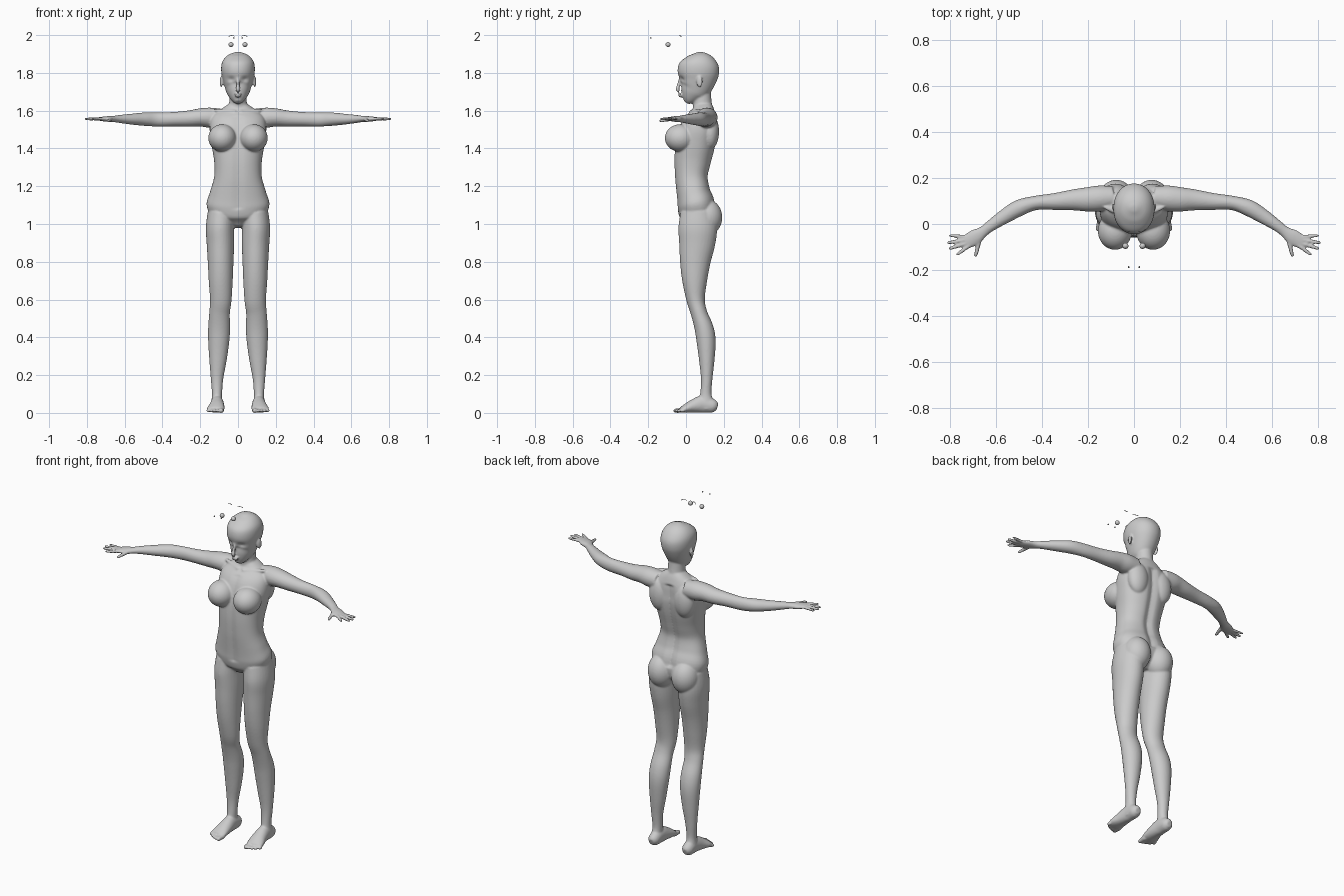
import bpy, bmesh, math
from mathutils import Vector, Matrix

bm = bmesh.new()


def spline(rows, sub):
    """Catmull-Rom resampling of a list of number tuples."""
    out = []
    for i in range(len(rows) - 1):
        a, b, c, d = rows[max(i - 1, 0)], rows[i], rows[i + 1], rows[min(i + 2, len(rows) - 1)]
        for k in range(sub):
            t = k / sub
            out.append([0.5 * (2 * q + (r - p) * t + (2 * p - 5 * q + 4 * r - s) * t * t
                               + (3 * q - p - 3 * r + s) * t ** 3)
                        for p, q, r, s in zip(a, b, c, d)])
    return out + [list(rows[-1])]


def loft(rows, up, power=2.0, sides=32, sub=5):
    """Skin of rings: each row is x, y, z, half size across, half size along up."""
    rows = spline(rows, sub)
    pts = [Vector(r[:3]) for r in rows]
    rings = []
    for i, r in enumerate(rows):
        t = (pts[min(i + 1, len(pts) - 1)] - pts[max(i - 1, 0)]).normalized()
        v = (up - t * up.dot(t)).normalized()
        u = v.cross(t)
        ring = []
        for k in range(sides):
            a = 2 * math.pi * k / sides
            c, s = math.cos(a), math.sin(a)
            c = math.copysign(abs(c) ** (2 / power), c)
            s = math.copysign(abs(s) ** (2 / power), s)
            ring.append(bm.verts.new(pts[i] + u * (c * r[3]) + v * (s * r[4])))
        rings.append(ring)
    for a, b in zip(rings, rings[1:]):
        for k in range(sides):
            j = (k + 1) % sides
            bm.faces.new((a[k], a[j], b[j], b[k]))
    bm.faces.new(rings[0][::-1])
    bm.faces.new(rings[-1])
    return [v for ring in rings for v in ring]


def column(rows, power=2.0, sides=32):
    """Upright loft: rows are z, x left, x right, y front, y back."""
    return loft([((a + b) / 2, (f + k) / 2, z, (b - a) / 2, (k - f) / 2)
                 for z, a, b, f, k in rows], Y, power, sides)


def ball(c, r, turn=Matrix()):
    m = Matrix.Translation(c) @ turn @ Matrix.Diagonal((*r, 1))
    bmesh.ops.create_uvsphere(bm, u_segments=32, v_segments=20, radius=1, matrix=m)


def finger(a, b, r):
    a, b = Vector(a), Vector(b)
    d = b - a
    loft([(*(a + d * t), r * k, r * k) for t, k in
          ((0, 1.05), (0.5, 1), (0.88, 0.85), (1, 0.4))], Z, sides=12, sub=3)


Y, Z = Vector((0, 1, 0)), Vector((0, 0, 1))

# leg
column([(1.06, .015, .160, -.03, .155), (.98, .020, .170, -.040, .165), (.90, .020, .166, -.037, .155),
        (.80, .024, .160, -.032, .130), (.70, .028, .155, -.020, .112), (.60, .034, .148, .002, .100),
        (.53, .043, .152, .025, .112), (.45, .042, .158, .045, .145), (.38, .046, .158, .056, .157),
        (.28, .060, .152, .069, .151), (.18, .078, .144, .079, .140), (.10, .084, .138, .075, .135),
        (.05, .084, .142, .062, .150), (.02, .086, .140, .065, .152)])

# foot and toes
loft([(.110, .166, .030, .016, .018), (.110, .145, .036, .031, .035), (.110, .09, .046, .034, .046),
      (.112, .04, .036, .040, .036), (.117, .0, .024, .046, .024), (.120, -.025, .016, .044, .014)], Z)
for i in range(5):
    x = .087 + i * .0175
    finger((x, -.01, .014), (x + .002, -.066 + i * i * .0022, .011), .013 if i == 0 else .0095)

# buttock, shoulder blade, breast
ball((.077, .112, 1.035), (.076, .080, .095))
ball((.080, .128, 1.490), (.062, .047, .095))
ball((.083, -.030, 1.455), (.074, .082, .073))

# arm and palm
loft([(.09, .115, 1.560, .050, .050), (.15, .111, 1.563, .056, .053), (.20, .107, 1.564, .053, .048),
      (.26, .105, 1.558, .046, .043), (.34, .098, 1.555, .037, .038), (.43, .091, 1.553, .031, .037),
      (.50, .069, 1.555, .036, .035), (.56, .034, 1.555, .032, .029), (.62, -.006, 1.556, .025, .022),
      (.655, -.033, 1.556, .024, .017), (.69, -.057, 1.556, .034, .015), (.73, -.080, 1.556, .030, .010)], Z)

# fingers and thumb
for a, b, r in (((.725, -.054), (.806, -.050), .0075), ((.73, -.070), (.814, -.082), .0085),
                ((.725, -.084), (.806, -.108), .0085), ((.715, -.094), (.772, -.135), .0085),
                ((.668, -.060), (.690, -.144), .0095)):
    finger((*a, 1.557), (*b, 1.545 if r > .009 else 1.556), r)

# ear
ball((.089, .072, 1.753), (.007, .017, .030), Matrix.Rotation(-.25, 4, 'Z'))

# mirror the limbs to the other side
half = bmesh.ops.duplicate(bm, geom=bm.verts[:] + bm.edges[:] + bm.faces[:])["geom"]
bmesh.ops.scale(bm, vec=(-1, 1, 1), verts=[g for g in half if isinstance(g, bmesh.types.BMVert)])
bmesh.ops.reverse_faces(bm, faces=[g for g in half if isinstance(g, bmesh.types.BMFace)])

# torso with spine groove and belly line
torso = column([(z, -w, w, f, b) for z, w, f, b in (
    (.985, .030, .01, .10), (1.03, .130, -.030, .15), (1.10, .166, -.046, .155), (1.17, .148, -.052, .130),
    (1.25, .126, -.060, .118), (1.33, .126, -.064, .134), (1.42, .140, -.058, .156), (1.50, .150, -.035, .168),
    (1.56, .140, .005, .165), (1.60, .100, .030, .152), (1.635, .050, .045, .135))], 2.3, 64)
for v in torso:
    if 1.08 < v.co.z < 1.57:
        dip = math.exp(-(v.co.x / .022) ** 2)
        v.co.y += dip * (-.014 if v.co.y > .05 else .006)

# neck
column([(1.56, -.060, .060, .035, .150), (1.63, -.048, .048, .037, .138),
        (1.69, -.045, .045, .040, .132), (1.76, -.045, .045, .04, .13)])

# collar bones
for s in (1, -1):
    finger((.012 * s, .026, 1.592), (.13 * s, .075, 1.602), .011)

# head with eye sockets
head = column([(z, -w, w, f, b) for z, w, f, b in (
    (1.645, .014, -.016, .012), (1.660, .034, -.025, .045), (1.69, .055, -.033, .090), (1.72, .068, -.036, .130),
    (1.76, .079, -.040, .157), (1.80, .088, -.045, .174), (1.84, .088, -.038, .174), (1.87, .077, -.016, .155),
    (1.895, .052, .016, .122), (1.910, .014, .055, .080))], 2.1, 64)
for v in head:
    if v.co.y < .03:
        v.co.y += .013 * math.exp(-((abs(v.co.x) - .035) / .018) ** 2 - ((v.co.z - 1.765) / .013) ** 2)

# nose and lips
loft([(0, -.030, 1.775, .007, .007), (0, -.040, 1.735, .009, .008),
      (0, -.045, 1.712, .013, .010), (0, -.036, 1.702, .009, .006)], Y, sides=16)
ball((0, -.030, 1.686), (.021, .012, .006))
ball((0, -.028, 1.676), (.017, .012, .006))

# fuse everything into one smooth skin
mesh = bpy.data.meshes.new("body")
bm.to_mesh(mesh)
bm.free()
body = bpy.data.objects.new("body", mesh)
bpy.context.collection.objects.link(body)
remesh = body.modifiers.new("fuse", 'REMESH')
remesh.mode = 'VOXEL'
remesh.voxel_size = .005
remesh.use_smooth_shade = True
soft = body.modifiers.new("soften", 'SMOOTH')
soft.factor = .5
soft.iterations = 5

# loose eyeballs, tear ducts and lashes above the head
for s, side in ((1, "left"), (-1, "right")):
    for name, loc, r in (("eyeball", (.037 * s, -.095, 1.95), .013),
                         ("tear_duct", (.023 * s, -.187, 1.985), .004)):
        bpy.ops.mesh.primitive_uv_sphere_add(segments=24, ring_count=16, radius=r, location=loc)
        bpy.context.object.name = side + "_" + name
        bpy.ops.object.shade_smooth()
    curve = bpy.data.curves.new(side + "_lash", 'CURVE')
    curve.dimensions = '3D'
    curve.bevel_depth = .0015
    line = curve.splines.new('POLY')
    line.points.add(4)
    for p, (x, y, z) in zip(line.points, ((.018, -.030, 1.994), (.024, -.033, 1.997), (.032, -.034, 1.9985),
                                          (.041, -.030, 1.997), (.049, -.023, 1.992))):
        p.co = (x * s, y, z, 1)
    bpy.context.collection.objects.link(bpy.data.objects.new(side + "_lash", curve))
